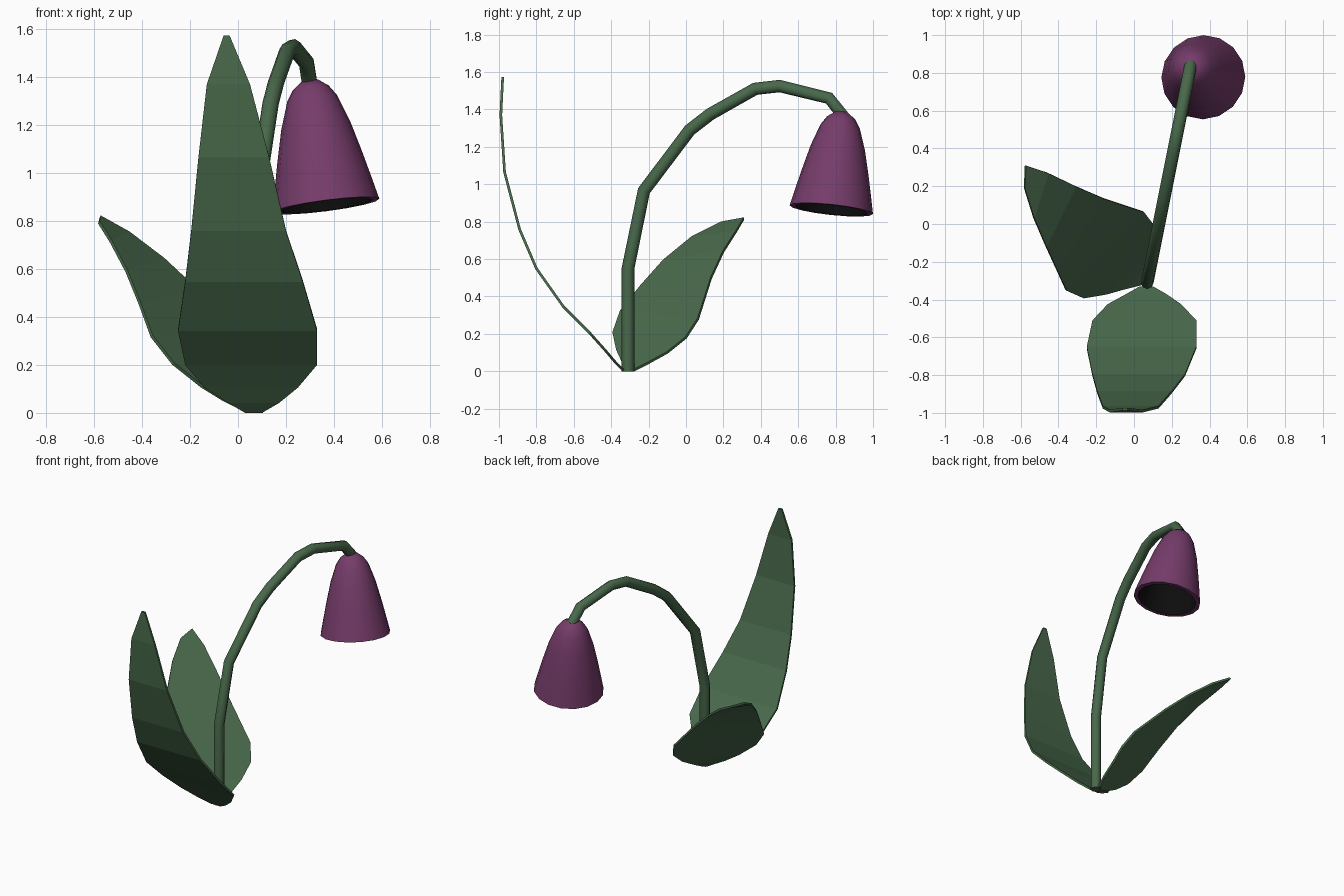
import bpy, math
from mathutils import Vector

if "Cube" in bpy.data.objects:
    bpy.data.objects.remove(bpy.data.objects["Cube"])


def material(name, rgb):
    m = bpy.data.materials.new(name)
    m.diffuse_color = (*rgb, 1)
    m.use_nodes = True
    m.node_tree.nodes["Principled BSDF"].inputs["Base Color"].default_value = m.diffuse_color
    return m


GREEN = material("leaf_green", (0.065, 0.14, 0.07))
PURPLE = material("petal_purple", (0.18, 0.045, 0.145))
DARK = material("inner_dark", (0.004, 0.004, 0.004))


def mesh_object(name, verts, faces, mats):
    me = bpy.data.meshes.new(name)
    me.from_pydata(verts, [], faces)
    for m in mats:
        me.materials.append(m)
    ob = bpy.data.objects.new(name, me)
    bpy.context.collection.objects.link(ob)
    return ob


def smooth(ob, angle):
    bpy.ops.object.select_all(action='DESELECT')
    ob.select_set(True)
    bpy.context.view_layer.objects.active = ob
    bpy.ops.object.shade_smooth_by_angle(angle=math.radians(angle))


def leaf(name, left, right):
    # thin blade between two edge lines
    n = len(left)
    faces = [(i, n + i, n + i + 1, i + 1) for i in range(n - 1)]
    ob = mesh_object(name, left + right, faces, [GREEN])
    mod = ob.modifiers.new("thickness", 'SOLIDIFY')
    mod.thickness = 0.014
    mod.offset = 0


# Arching stem: (y, z) path in a slanted vertical plane
path = [(-0.31, 0), (-0.31, 0.55), (-0.225, 0.965), (0.02, 1.29), (0.13, 1.375),
        (0.37, 1.51), (0.50, 1.525), (0.765, 1.46), (0.84, 1.365)]
cu = bpy.data.curves.new("stem", 'CURVE')
cu.dimensions = '3D'
cu.bevel_depth = 0.034
cu.bevel_resolution = 2
cu.use_fill_caps = True
sp = cu.splines.new('POLY')
sp.points.add(len(path) - 1)
for p, (y, z) in zip(sp.points, path):
    p.co = (0.07 + 0.2 * (y + 0.31), y, z, 1)
cu.materials.append(GREEN)
stem = bpy.data.objects.new("stem", cu)
bpy.context.collection.objects.link(stem)
stem.select_set(True)
bpy.context.view_layer.objects.active = stem
bpy.ops.object.convert(target='MESH')
smooth(bpy.context.object, 50)

# Tall front leaf: rows of (left x, right x, y, z)
rows = [(0.03, 0.10, -0.335, 0.005), (-0.04, 0.17, -0.375, 0.045),
        (-0.14, 0.25, -0.43, 0.11), (-0.22, 0.33, -0.515, 0.205),
        (-0.25, 0.33, -0.655, 0.345), (-0.22, 0.27, -0.80, 0.55),
        (-0.195, 0.20, -0.89, 0.76), (-0.165, 0.13, -0.97, 1.065),
        (-0.13, 0.05, -0.99, 1.37), (-0.06, -0.035, -0.98, 1.573)]
leaf("front_leaf", [(a, y, z) for a, b, y, z in rows], [(b, y, z) for a, b, y, z in rows])

# Shorter side leaf, leaning back and left
leaf("side_leaf",
     [(0.04, -0.32, 0.005), (-0.06, -0.345, 0.055), (-0.15, -0.37, 0.11), (-0.27, -0.39, 0.205),
      (-0.36, -0.35, 0.32), (-0.41, -0.24, 0.457), (-0.465, -0.12, 0.592),
      (-0.53, 0.03, 0.715), (-0.58, 0.19, 0.795)],
     [(0.07, -0.28, 0.005), (0.09, -0.2, 0.045), (0.10, -0.1, 0.10), (0.10, 0.0, 0.18),
      (0.05, 0.065, 0.28), (-0.16, 0.135, 0.50), (-0.31, 0.20, 0.64),
      (-0.455, 0.27, 0.75), (-0.575, 0.31, 0.817)])

# Hanging bell: (radius, distance along axis), outside then rim then inside
top, bottom = Vector((0.30, 0.832, 1.385)), Vector((0.367, 0.777, 0.864))
length = (bottom - top).length
profile = [(0.035, 0), (0.075, 0.03), (0.105, 0.075), (0.145, 0.19), (0.18, 0.33),
           (0.207, 0.45), (0.224, length), (0.195, length),
           (0.165, 0.35), (0.125, 0.2), (0.08, 0.08), (0.02, 0.04)]
N = 16
rot = Vector((0, 0, -1)).rotation_difference(bottom - top)
verts = [top + rot @ Vector((r * math.cos(2 * math.pi * k / N),
                             r * math.sin(2 * math.pi * k / N), -d))
         for r, d in profile for k in range(N)]
faces = [(i * N + k, (i + 1) * N + k, (i + 1) * N + (k + 1) % N, i * N + (k + 1) % N)
         for i in range(len(profile) - 1) for k in range(N)]
faces.append(tuple(range(N)))
faces.append(tuple(reversed(range((len(profile) - 1) * N, len(profile) * N))))
bell = mesh_object("bell_flower", verts, faces, [PURPLE, DARK])
for p in bell.data.polygons:
    if 7 * N <= p.index != len(faces) - 2:
        p.material_index = 1
smooth(bell, 40)
